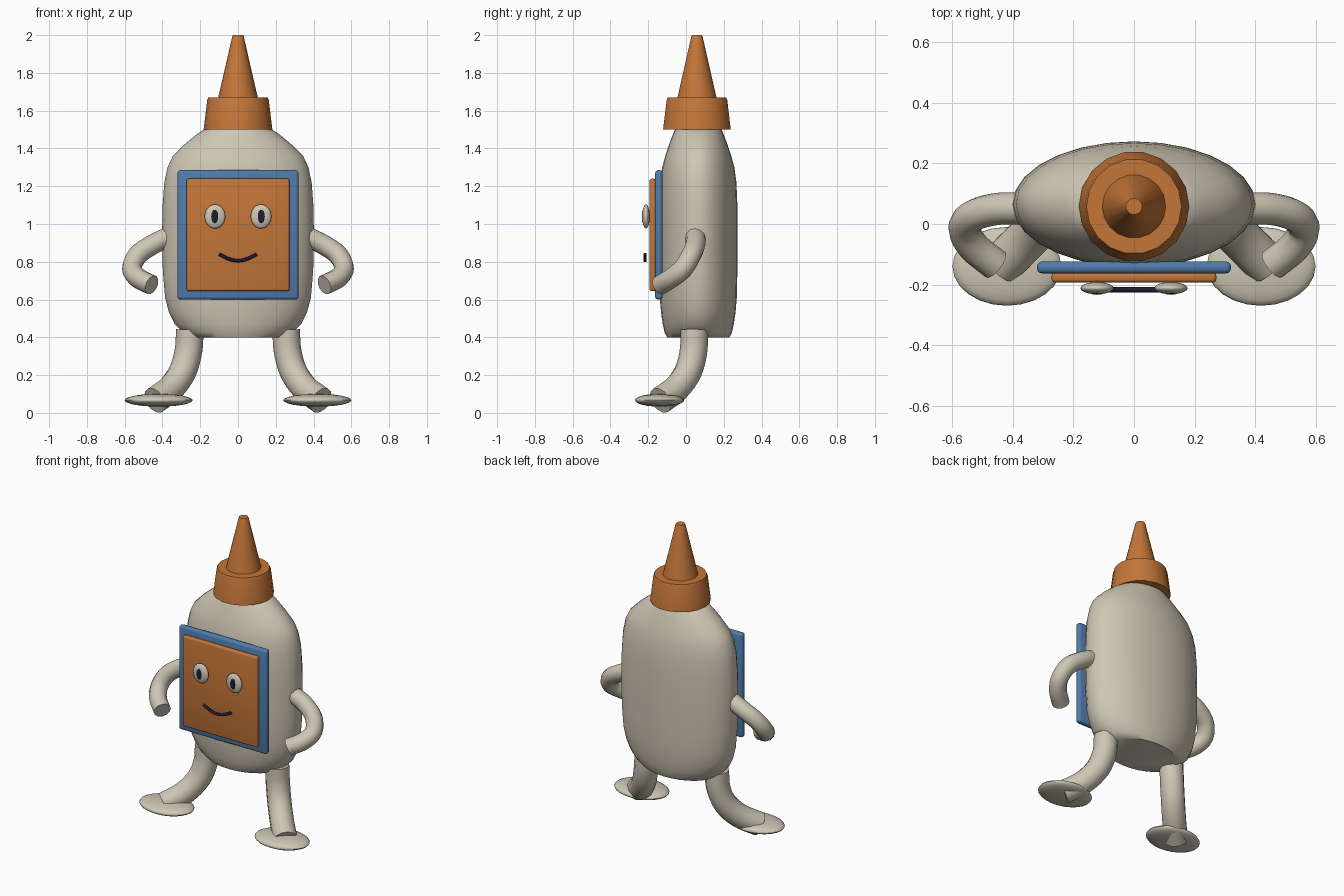
import bpy, bmesh, math
from mathutils import Vector, Matrix

if "Cube" in bpy.data.objects:
    bpy.data.objects.remove(bpy.data.objects["Cube"])


def material(name, rgb):
    m = bpy.data.materials.new(name)
    m.diffuse_color = (*rgb, 1)
    m.use_nodes = True
    m.node_tree.nodes["Principled BSDF"].inputs["Base Color"].default_value = m.diffuse_color
    return m


CREAM = material("cream", (0.62, 0.57, 0.46))
ORANGE = material("orange", (0.55, 0.18, 0.04))
BLUE = material("blue", (0.08, 0.20, 0.41))
DARK = material("dark_navy", (0.012, 0.012, 0.03))


def finish(bm, name, mat, angle=40):
    bmesh.ops.recalc_face_normals(bm, faces=bm.faces)
    me = bpy.data.meshes.new(name)
    bm.to_mesh(me)
    bm.free()
    me.materials.append(mat)
    ob = bpy.data.objects.new(name, me)
    bpy.context.collection.objects.link(ob)
    bpy.ops.object.select_all(action='DESELECT')
    ob.select_set(True)
    bpy.context.view_layer.objects.active = ob
    bpy.ops.object.shade_smooth_by_angle(angle=math.radians(angle))
    return ob


def skin(name, rings, mat, angle=40):
    """Bridge equal-sized rings of points and close both ends."""
    bm = bmesh.new()
    loops = [[bm.verts.new(p) for p in r] for r in rings]
    n = len(loops[0])
    for a, b in zip(loops, loops[1:]):
        for i in range(n):
            j = (i + 1) % n
            bm.faces.new((a[i], a[j], b[j], b[i]))
    bm.faces.new(loops[0])
    bm.faces.new(loops[-1])
    return finish(bm, name, mat, angle)


def stack(name, profile, cy, n, mat, angle=40):
    """Stack of horizontal ellipses from (z, half width, half depth)."""
    turn = [2 * math.pi * i / n for i in range(n)]
    return skin(name, [[(rx * math.cos(t), cy + ry * math.sin(t), z) for t in turn]
                       for z, rx, ry in profile], mat, angle)


def tube(name, points, radius, mat, n=12, steps=4):
    """Round tube along a smooth path through the points."""
    p = [Vector(q) for q in points]
    p = [2 * p[0] - p[1]] + p + [2 * p[-1] - p[-2]]
    path = []
    for a, b, c, d in zip(p, p[1:], p[2:], p[3:]):
        for k in range(steps):
            t = k / steps
            path.append(0.5 * (2 * b + (c - a) * t + (2 * a - 5 * b + 4 * c - d) * t * t
                               + (3 * b - a - 3 * c + d) * t ** 3))
    path.append(p[-2])
    rings, side = [], Vector((0, 1, 0.01))
    for i, c in enumerate(path):
        d = (path[min(i + 1, len(path) - 1)] - path[max(i - 1, 0)]).normalized()
        side = (side - d * side.dot(d)).normalized()
        up = d.cross(side)
        rings.append([c + radius * (side * math.cos(2 * math.pi * k / n)
                                    + up * math.sin(2 * math.pi * k / n)) for k in range(n)])
    return skin(name, rings, mat, 50)


def ellipsoid(name, centre, radii, mat, u=24, v=12):
    bm = bmesh.new()
    bmesh.ops.create_uvsphere(bm, u_segments=u, v_segments=v, radius=1,
                              matrix=Matrix.Translation(centre) @ Matrix.Diagonal((*radii, 1)))
    return finish(bm, name, mat, 60)


def plate(name, x, y, z, mat, bevel):
    """Rounded box spanning the given ranges."""
    c = Vector([(r[0] + r[1]) / 2 for r in (x, y, z)])
    s = [r[1] - r[0] for r in (x, y, z)]
    bm = bmesh.new()
    bmesh.ops.create_cube(bm, size=1, matrix=Matrix.Translation(c) @ Matrix.Diagonal((*s, 1)))
    bmesh.ops.bevel(bm, geom=bm.edges[:], offset=bevel, segments=3, profile=0.5, affect='EDGES')
    return finish(bm, name, mat)


# Bottle body, cap and nozzle
stack("bottle_body", [(0.40, 0.25, 0.165), (0.425, 0.29, 0.178), (0.47, 0.335, 0.188),
                      (0.53, 0.365, 0.197), (0.61, 0.386, 0.204), (0.75, 0.398, 0.207),
                      (0.95, 0.402, 0.208), (1.10, 0.399, 0.207), (1.22, 0.39, 0.202),
                      (1.30, 0.373, 0.191), (1.36, 0.345, 0.175), (1.42, 0.285, 0.155),
                      (1.47, 0.225, 0.136), (1.51, 0.165, 0.12)], 0.065, 28, CREAM, 50)
stack("cap", [(1.50, 0.182, 0.182), (1.655, 0.163, 0.163), (1.67, 0.157, 0.157),
              (1.67, 0.10, 0.10)], 0.058, 18, ORANGE, 60)
stack("nozzle", [(1.66, 0.107, 0.107), (1.99, 0.031, 0.031), (2.0, 0.027, 0.027)],
      0.058, 18, ORANGE, 60)

# Front label and face panel
plate("label_frame", (-0.32, 0.32), (-0.163, -0.124), (0.60, 1.285), BLUE, 0.015)
plate("face_panel", (-0.272, 0.272), (-0.193, -0.160), (0.645, 1.24), ORANGE, 0.011)

# Mouth
tube("mouth", [(-0.10, -0.217, 0.84), (-0.045, -0.217, 0.814), (0, -0.217, 0.806),
               (0.045, -0.217, 0.814), (0.10, -0.217, 0.84)], 0.009, DARK, 8)

for s, side in ((-1, "left"), (1, "right")):
    # Eyes
    ellipsoid(side + "_eye", (s * 0.122, -0.212, 1.04), (0.055, 0.02, 0.064), CREAM)
    ellipsoid(side + "_pupil", (s * 0.123, -0.229, 1.04), (0.020, 0.0048, 0.035), DARK, 16, 8)
    # Bent arm
    tube(side + "_arm", [(s * x, y, z) for x, y, z in (
        (0.36, 0.05, 0.935), (0.45, 0.05, 0.892), (0.53, 0.028, 0.836),
        (0.561, -0.015, 0.765), (0.53, -0.075, 0.715), (0.457, -0.135, 0.677))], 0.053, CREAM)
    # Curved leg and flat foot
    tube(side + "_leg", [(s * x, y, z) for x, y, z in (
        (0.255, 0.043, 0.44), (0.262, 0.04, 0.33), (0.293, 0.012, 0.22),
        (0.355, -0.05, 0.13), (0.44, -0.135, 0.066))], 0.073, CREAM)
    ellipsoid(side + "_foot", (s * 0.42, -0.14, 0.067), (0.18, 0.13, 0.034), CREAM)
